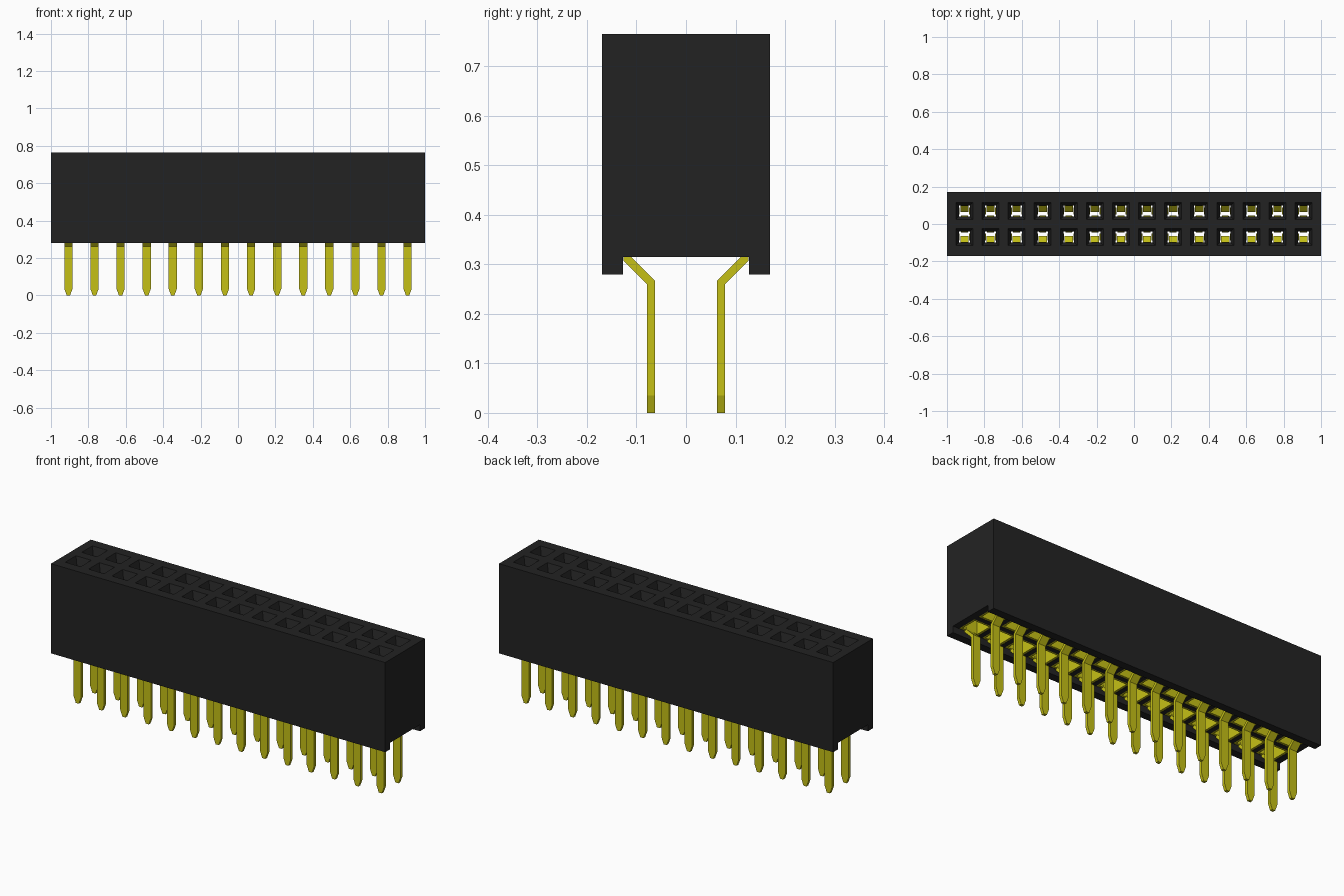
import bpy, bmesh, math
from mathutils import Matrix

if "Cube" in bpy.data.objects:
    bpy.data.objects.remove(bpy.data.objects["Cube"])

COUNT, PITCH, ROW = 14, 0.1395, 0.07


def material(name, color):
    m = bpy.data.materials.new(name)
    m.diffuse_color = (*color, 1)
    m.use_nodes = True
    m.node_tree.nodes["Principled BSDF"].inputs["Base Color"].default_value = m.diffuse_color
    return m


black = material("black plastic", (0.0165, 0.0165, 0.0165))
gold = material("gold metal", (0.56, 0.53, 0.008))


def finish(name, bm, mat):
    bmesh.ops.recalc_face_normals(bm, faces=bm.faces[:])
    me = bpy.data.meshes.new(name)
    bm.to_mesh(me)
    bm.free()
    me.materials.append(mat)
    ob = bpy.data.objects.new(name, me)
    bpy.context.collection.objects.link(ob)
    return ob


def loft(bm, rings):
    """Closed solid through rings of equal point count."""
    rows = [[bm.verts.new(p) for p in r] for r in rings]
    for a, b in zip(rows, rows[1:]):
        n = len(a)
        for i in range(n):
            j = (i + 1) % n
            bm.faces.new((a[i], a[j], b[j], b[i]))
    bm.faces.new(rows[0][::-1])
    bm.faces.new(rows[-1])


def strip(bm, stations, quarter=0):
    """Bent sheet strip: (outer d, outer z, inner d, inner z, half width)."""
    rot = Matrix.Rotation(quarter * math.pi / 2, 3, 'Z')
    rings = []
    for do, zo, di, zi, w in stations:
        pts = [(-w, -do, zo), (w, -do, zo), (w, -di, zi), (-w, -di, zi)]
        rings.append([rot @ Matrix.Translation(p).to_translation() for p in pts])
    loft(bm, rings)


centres = [(i - (COUNT - 1) / 2) * PITCH for i in range(COUNT)]

# Housing: block with an open channel along the underside
profile = [(-.17, .28), (-.127, .28), (-.127, .315), (.127, .315),
           (.127, .28), (.17, .28), (.17, .765), (-.17, .765)]
bm = bmesh.new()
loft(bm, [[(x, y, z) for y, z in profile] for x in (-1, 1)])
housing = finish("housing", bm, black)

# Socket cutter: funnel mouth, narrow throat, wide contact cavity
bm = bmesh.new()
for x in centres:
    for y in (-ROW, ROW):
        loft(bm, [[(x + sx * h, y + sy * h, z) for sx, sy in
                   ((-1, -1), (1, -1), (1, 1), (-1, 1))]
                  for h, z in ((.0565, .305), (.0565, .70), (.029, .70),
                               (.029, .725), (.0455, .765), (.0455, .775))])
cutter = finish("socket_cutter", bm, black)
cutter.hide_render = True

cut = housing.modifiers.new("sockets", 'BOOLEAN')
cut.operation = 'DIFFERENCE'
cut.solver = 'EXACT'
cut.object = cutter
bpy.context.view_layer.objects.active = housing
bpy.ops.object.modifier_apply(modifier=cut.name)
bpy.data.objects.remove(cutter)

# Contact: bent tail, square collar and four spring leaves
bm = bmesh.new()
strip(bm, [(.009, 0, -.007, 0, .009),
           (.009, .035, -.007, .035, .022),
           (.009, .26, -.007, .267, .022),
           (.056, .307, .042, .316, .022),
           (.056, .33, .045, .33, .022)])
for q in range(4):
    w = .056 if q % 2 == 0 else .045
    strip(bm, [(.056, .316, .045, .316, w),
               (.056, .40, .045, .40, w),
               (.055, .41, .045, .41, .022),
               (.034, .62, .025, .62, .018),
               (.043, .68, .034, .68, .018)], q)
first = finish("contact_front_1", bm, gold)

# Repeat contacts along both rows, back row turned around
for side, y, turn in (("front", -ROW, 0), ("back", ROW, math.pi)):
    for i, x in enumerate(centres):
        if side == "front" and i == 0:
            ob = first
        else:
            ob = bpy.data.objects.new(f"contact_{side}_{i + 1}", first.data)
            bpy.context.collection.objects.link(ob)
        ob.location = (x, y, 0)
        ob.rotation_euler.z = turn
